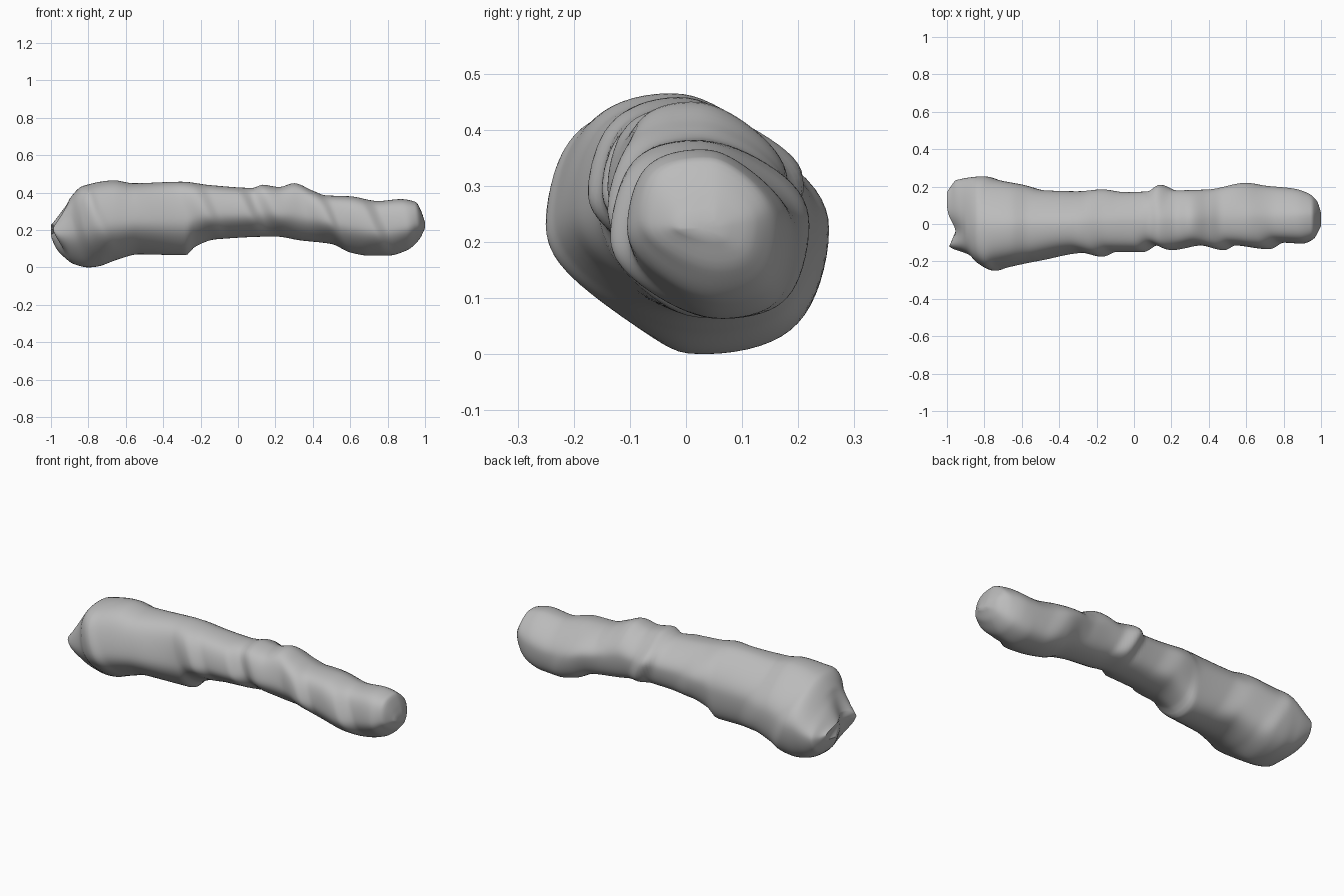
import bpy
import bmesh
import math

default_cube = bpy.data.objects.get("Cube")
if default_cube:
    bpy.data.objects.remove(default_cube, do_unlink=True)

SEGMENTS = 64
RINGS = 160
GROOVE_SLANT = 0.45   # how far the grooves lean along the log
SECTION_TILT = 0.14   # sideways lean of the crown and belly
SQUARENESS = 0.18     # alternates full and slack corners round the section

# Outline curves of the log: (distance along x, height or depth)
TOP = [(-1, .24), (-.97, .28), (-.93, .33), (-.83, .435), (-.66, .465), (-.56, .45),
       (-.3, .458), (-.15, .44), (.08, .425), (.13, .442), (.22, .43), (.3, .45),
       (.4, .41), (.47, .385), (.6, .38), (.75, .355), (.87, .365), (.95, .35),
       (.98, .3), (1, .24)]
BOTTOM = [(-1, .16), (-.98, .11), (-.95, .07), (-.87, .015), (-.8, 0), (-.75, .005),
          (-.65, .04), (-.53, .07), (-.28, .065), (-.23, .11), (-.12, .15), (.2, .165),
          (.33, .145), (.5, .125), (.6, .08), (.7, .063), (.8, .063), (.9, .09),
          (.97, .15), (1, .21)]
BACK = [(-1, .17), (-.98, .2), (-.95, .235), (-.8, .255), (-.73, .235), (-.6, .21),
        (-.48, .18), (-.3, .175), (-.17, .185), (-.05, .17), (.08, .175), (.14, .21),
        (.22, .18), (.4, .185), (.6, .22), (.7, .205), (.85, .19), (.93, .165),
        (.98, .12), (1, .06)]
FRONT = [(-1, -.12), (-.98, -.13), (-.88, -.165), (-.82, -.215), (-.74, -.25), (-.69, -.235),
         (-.5, -.195), (-.27, -.155), (-.17, -.175), (-.1, -.15), (.05, -.15), (.12, -.115),
         (.2, -.14), (.36, -.115), (.48, -.14), (.54, -.115), (.72, -.135), (.8, -.1),
         (.9, -.105), (.96, -.08), (1, -.01)]


def slope(a, b):
    return (b[1] - a[1]) / (b[0] - a[0])


def sample(curve, x):
    """Smooth curve through the outline points, without overshoot."""
    x = max(curve[0][0], min(curve[-1][0], x))
    i = 0
    while i < len(curve) - 2 and x > curve[i + 1][0]:
        i += 1
    tangents = []
    for k in (i, i + 1):
        before = slope(curve[k - 1], curve[k]) if k > 0 else None
        after = slope(curve[k], curve[k + 1]) if k < len(curve) - 1 else None
        if before is None or after is None:
            tangents.append(after if before is None else before)
        elif before * after <= 0:
            tangents.append(0)
        else:
            tangents.append(2 * before * after / (before + after))
    p, q = curve[i], curve[i + 1]
    width = q[0] - p[0]
    t = (x - p[0]) / width
    ease = t * t * (3 - 2 * t)
    return (p[1] * (1 - ease) + q[1] * ease
            + width * t * (1 - t) * (tangents[0] * (1 - t) - tangents[1] * t))


def signed_power(value, power):
    return math.copysign(abs(value) ** power, value)


def log_point(x, angle):
    """Surface point; grooves on the flanks lean while the outline stays put."""
    power = 1 + SQUARENESS * math.sin(2 * angle)
    up = signed_power(math.sin(angle), power)
    side = signed_power(math.cos(angle + SECTION_TILT * math.sin(angle) ** 2), power)

    top, bottom = sample(TOP, x), sample(BOTTOM, x)
    rise = (top - bottom) / 2 * up
    fade = min(1, max(0, (.95 - abs(x)) / .2))
    leaning = x + GROOVE_SLANT * fade * rise
    axis = .02 + .03 * x
    flank = sample(BACK if side > 0 else FRONT, leaning)
    y = axis + (flank - axis) * abs(side)

    # Hollow across the rim of the thick end
    notch = max(0, (-.9 - x) / .1) * math.exp(-((y + .04) / .07) ** 2)
    return x + .045 * notch, y, (top + bottom) / 2 + rise


# Log body lofted from rings packed closer at both ends
bm = bmesh.new()
rings = []
for r in range(RINGS + 1):
    s = 2 * r / RINGS - 1
    x = .5 * s + .5 * math.sin(s * math.pi / 2)
    rings.append([bm.verts.new(log_point(x, 2 * math.pi * k / SEGMENTS))
                  for k in range(SEGMENTS)])
for a, b in zip(rings, rings[1:]):
    for k in range(SEGMENTS):
        n = (k + 1) % SEGMENTS
        bm.faces.new((a[k], a[n], b[n], b[k]))

# Ends: hollowed on the thick end, nearly flat on the thin end
for ring, centre in ((rings[0], (-.95, -.03, .2)), (rings[-1], (1, .025, .225))):
    hub = bm.verts.new(centre)
    for k in range(SEGMENTS):
        bm.faces.new((ring[k], ring[(k + 1) % SEGMENTS], hub))
bmesh.ops.recalc_face_normals(bm, faces=bm.faces)

mesh = bpy.data.meshes.new("log")
bm.to_mesh(mesh)
bm.free()
log = bpy.data.objects.new("log", mesh)
bpy.context.collection.objects.link(log)

# Plain grey material
grey = bpy.data.materials.new("plain grey")
grey.use_nodes = True
colour = (.5, .5, .5, 1)
grey.diffuse_color = colour
grey.node_tree.nodes["Principled BSDF"].inputs["Base Color"].default_value = colour
mesh.materials.append(grey)

# Smooth shading with sharp rims kept
bpy.ops.object.select_all(action="DESELECT")
log.select_set(True)
bpy.context.view_layer.objects.active = log
bpy.ops.object.shade_smooth_by_angle(angle=math.radians(50))
